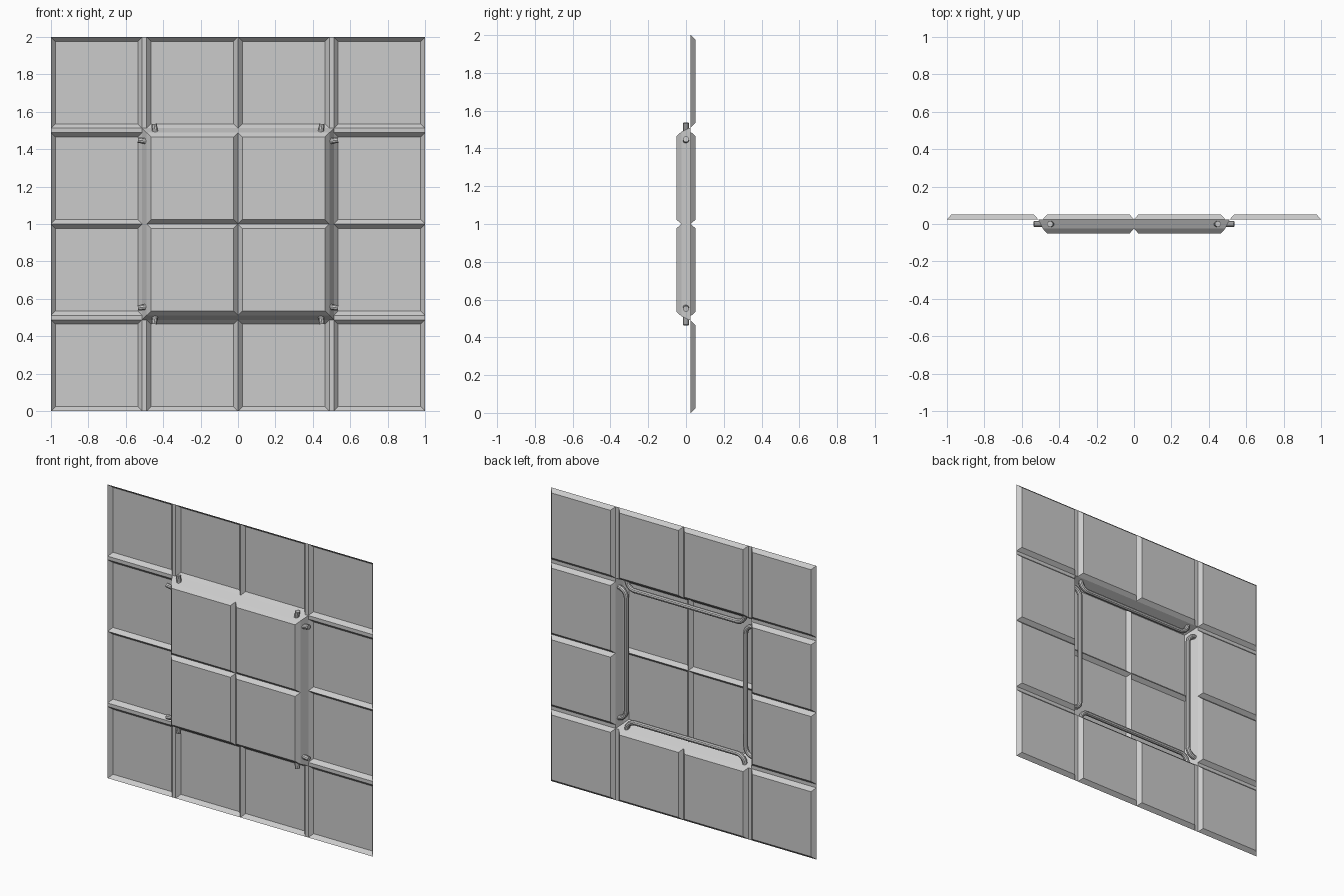
import bpy, bmesh, math

if "Cube" in bpy.data.objects:
    bpy.data.objects.remove(bpy.data.objects["Cube"])

mat = bpy.data.materials.new("light_grey")
mat.use_nodes = True
grey = (0.6, 0.6, 0.6, 1)
mat.diffuse_color = grey
mat.node_tree.nodes["Principled BSDF"].inputs["Base Color"].default_value = grey

SEAM_Y, FACE_Y, BEVEL = 0.025, 0.05, 0.023
IN, OUT = 0.488, 0.512
MID_Z = 1.0
SPANS = [(-1, -OUT), (-IN, 0), (0, IN), (OUT, 1)]
STRIPS = [(-OUT, -IN), (IN, OUT)]


def rect(bm, x, z, y, inset=0):
    """Four corner vertices of a rectangle facing the front."""
    (x0, x1), (z0, z1) = x, z
    return [bm.verts.new((px, y, pz + MID_Z)) for px, pz in (
        (x0 + inset, z0 + inset), (x1 - inset, z0 + inset),
        (x1 - inset, z1 - inset), (x0 + inset, z1 - inset))]


def skirt(bm, outer, inner):
    """Sloping band between two rectangles."""
    for i in range(4):
        j = (i + 1) % 4
        bm.faces.new((outer[i], outer[j], inner[j], inner[i]))


def tile(bm, x, z, side):
    """Pressed square panel: flat face with sloping borders."""
    outer = rect(bm, x, z, side * SEAM_Y)
    inner = rect(bm, x, z, side * FACE_Y, BEVEL)
    skirt(bm, outer, inner)
    bm.faces.new(inner)


def finish(bm, name):
    bmesh.ops.remove_doubles(bm, verts=bm.verts, dist=0.0005)
    mesh = bpy.data.meshes.new(name)
    bm.to_mesh(mesh)
    bm.free()
    ob = bpy.data.objects.new(name, mesh)
    bpy.context.collection.objects.link(ob)
    ob.data.materials.append(mat)
    smooth(ob)


def smooth(ob):
    bpy.ops.object.select_all(action='DESELECT')
    ob.select_set(True)
    bpy.context.view_layer.objects.active = ob
    bpy.ops.object.shade_smooth_by_angle(angle=math.radians(35))


# Outer ring of panels with the flat seams between them
bm = bmesh.new()
for i, x in enumerate(SPANS):
    for j, z in enumerate(SPANS):
        if not (i in (1, 2) and j in (1, 2)):
            tile(bm, x, z, 1)
for s in STRIPS:
    for end in (SPANS[0], SPANS[3]):
        bm.faces.new(rect(bm, s, end, SEAM_Y))
        bm.faces.new(rect(bm, end, s, SEAM_Y))
finish(bm, "outer_panels")

# Raised centre block, open at the back
bm = bmesh.new()
for x in SPANS[1:3]:
    for z in SPANS[1:3]:
        tile(bm, x, z, -1)
rim = rect(bm, (-OUT, OUT), (-OUT, OUT), SEAM_Y)
front = rect(bm, (-IN, IN), (-IN, IN), -SEAM_Y)
skirt(bm, rim, front)
finish(bm, "centre_block")

# Four bent rails whose ends poke out through the block walls
RUN, BEND, END = 0.45, 0.06, 0.535
half = []
for k in range(7):
    a = math.radians(80) * k / 6
    half.append((0.385 + BEND * math.sin(a), RUN + BEND * (1 - math.cos(a))))
half.append((0.449, END))
path = [(-u, v) for u, v in reversed(half)] + half

for n, name in enumerate(("top", "left", "bottom", "right")):
    a = n * math.pi / 2
    curve = bpy.data.curves.new(name + "_rail", 'CURVE')
    curve.dimensions = '3D'
    curve.bevel_depth = 0.016
    curve.bevel_resolution = 3
    curve.use_fill_caps = True
    line = curve.splines.new('POLY')
    line.points.add(len(path) - 1)
    for p, (u, v) in zip(line.points, path):
        p.co = (u * math.cos(a) + v * math.sin(a), 0,
                MID_Z + v * math.cos(a) - u * math.sin(a), 1)
    ob = bpy.data.objects.new(name + "_rail", curve)
    bpy.context.collection.objects.link(ob)
    bpy.ops.object.select_all(action='DESELECT')
    ob.select_set(True)
    bpy.context.view_layer.objects.active = ob
    bpy.ops.object.convert(target='MESH')
    ob = bpy.context.object
    ob.data.materials.clear()
    ob.data.materials.append(mat)
    smooth(ob)
